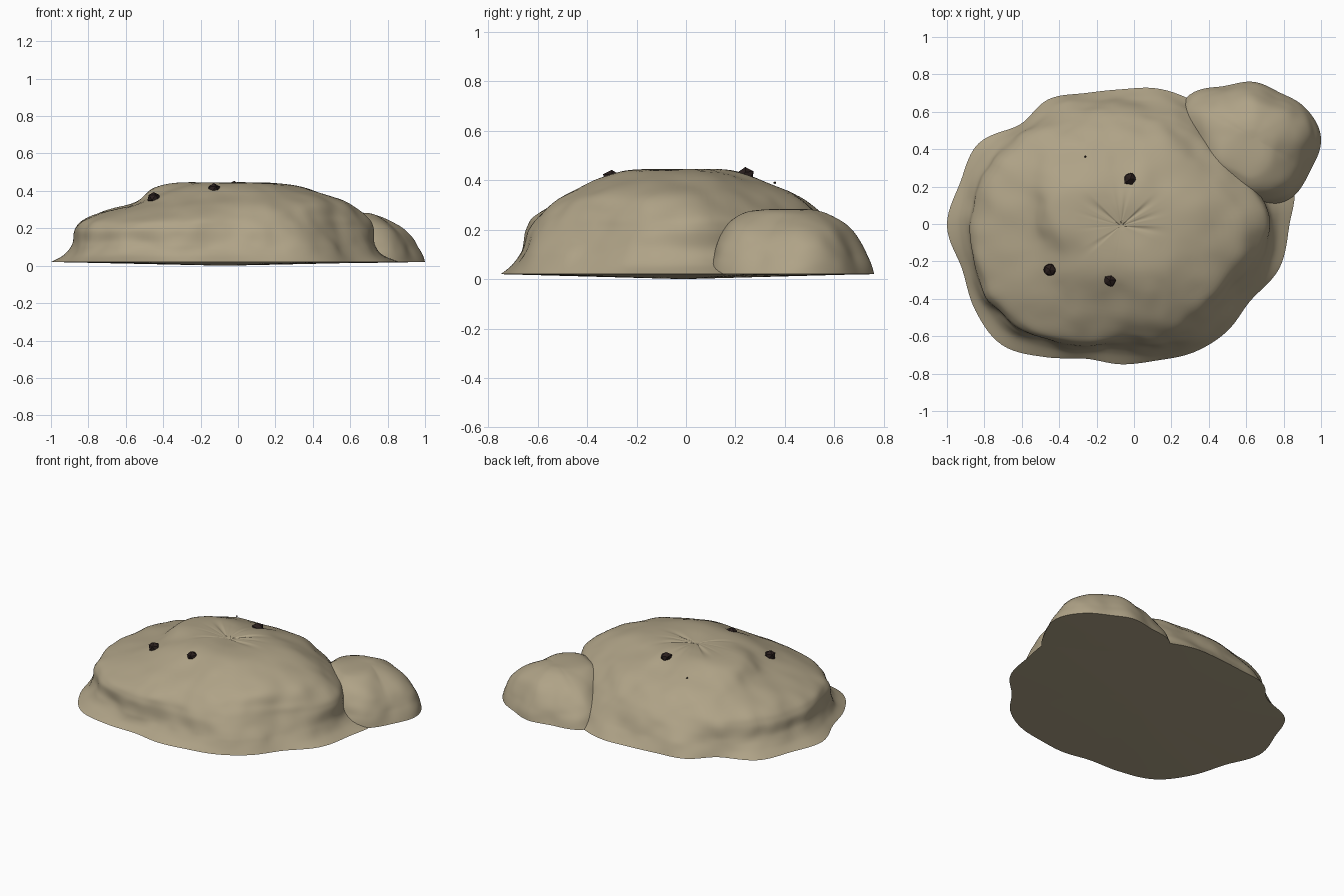
import bpy, bmesh, math
from mathutils import Vector, noise

if "Cube" in bpy.data.objects:
    bpy.data.objects.remove(bpy.data.objects["Cube"], do_unlink=True)


def make_material(name, colour):
    mat = bpy.data.materials.new(name)
    mat.use_nodes = True
    mat.diffuse_color = (*colour, 1)
    bsdf = mat.node_tree.nodes["Principled BSDF"]
    bsdf.inputs["Base Color"].default_value = (*colour, 1)
    bsdf.inputs["Roughness"].default_value = 0.9
    return mat


dough = make_material("dough beige", (0.43, 0.365, 0.242))
chip = make_material("dark chip brown", (0.022, 0.013, 0.012))


def spline(a, b, c, d, t):
    return b + 0.5 * t * (c - a + t * (2*a - 5*b + 4*c - d + t * (3*(b - c) + d - a)))


def around(values, u):
    """Smooth closed interpolation; u runs 0 to 1 around the outline."""
    n = len(values)
    f = u * n
    i = int(f)
    return spline(*(values[(i + k) % n] for k in (-1, 0, 1, 2)), f - i)


def along(points, f):
    """Smooth open interpolation through (radius, height) pairs."""
    last = len(points) - 1
    i = min(int(f), last - 1)
    p = [points[max(0, min(last, i + k))] for k in (-1, 0, 1, 2)]
    return [spline(*(q[j] for q in p), f - i) for j in (0, 1)]


def mix(a, b, t):
    return a + (b - a) * t


def mound(name, centre, section, segments, steps, crease, bottom):
    """Lofts a lumpy dome; section(u) gives the profile from rim to crown."""
    bm = bmesh.new()
    cx, cy = centre
    rings = []
    levels = len(section(0)) - 1
    for s in range(levels * steps):
        ring = []
        for k in range(segments):
            u = k / segments
            a = u * math.tau
            r, z = along(section(u), s / steps)
            x, y = cx + r * math.cos(a), cy + r * math.sin(a)
            lump = noise.noise(Vector((x, y, z)) * 6)
            fine = noise.noise(Vector((x, y, z)) * 12)
            lift = min(1, max(0, (z - 0.02) / 0.08))
            r += lift * min(1, r * 3) * (0.016 * lump + 0.006 * fine)
            # pinched creases fan out from the crown
            fold = max(0, noise.noise(Vector((math.cos(a), math.sin(a), 0)) * 4))
            z += lift * 0.006 * lump - crease * fold * math.exp(-((r - 0.12) / 0.09) ** 2)
            ring.append(bm.verts.new((cx + r * math.cos(a), cy + r * math.sin(a), z)))
        rings.append(ring)
    crown = bm.verts.new((cx, cy, section(0)[-1][1]))
    underside = bm.verts.new((cx, cy, bottom))
    for k in range(segments):
        n = (k + 1) % segments
        for low, high in zip(rings, rings[1:]):
            bm.faces.new((low[k], low[n], high[n], high[k]))
        bm.faces.new((rings[-1][k], rings[-1][n], crown))
        bm.faces.new((rings[0][n], rings[0][k], underside))
    finish(name, bm, dough, True)


def finish(name, bm, mat, smooth):
    mesh = bpy.data.meshes.new(name)
    bm.to_mesh(mesh)
    bm.free()
    mesh.materials.append(mat)
    obj = bpy.data.objects.new(name, mesh)
    bpy.context.collection.objects.link(obj)
    if smooth:
        bpy.ops.object.select_all(action="DESELECT")
        obj.select_set(True)
        bpy.context.view_layer.objects.active = obj
        bpy.ops.object.shade_smooth_by_angle(angle=math.radians(50))


# Main mound: radii of four contours, counter-clockwise from +x
RIM = [.90, .95, .84, .76, .77, .76, .73, .735, .78, .765, .88, .89,
       .93, .88, .90, .90, .81, .735, .74, .745, .78, .80, .80, .877]
SHOULDER = [.79, .68, .64, .62, .66, .75, .80, .80, .71, .62, .68, .69]
SLOPE = [.63, .52, .48, .45, .49, .51, .47, .46, .47, .45, .53, .59]
TOP = [.38, .33, .27, .23, .29, .36, .34, .28, .26, .26, .31, .37]
# How far the skirt steps out below the shoulder instead of bulging
LEDGE = [1, .9, .3, .3, .2, .7, 1, 1, 1, .8, .3, .3]


def main_section(u):
    rim, sh, sl, top, ledge = (around(c, u) for c in (RIM, SHOULDER, SLOPE, TOP, LEDGE))
    foot = mix(mix(sh, rim, .88), mix(sh, rim, .45), ledge)
    wall = mix(mix(sh, rim, .55), mix(sh, rim, .1), ledge)
    brow = mix(sh, sl, mix(.36, .22, ledge))
    return [(rim, .02), (foot, .06), (wall, .12), (sh, .2),
            (brow, .26), (sl, .345), (top, .425), (.5 * top, .444), (0, .43)]


# Side lobe: one rim, with fuller sides where it meets the main mound
LOBE = [.36, .32, .28, .30, .32, .42, .38, .36, .32, .365, .38, .35]


def lobe_section(u):
    rim = around(LOBE, u)
    full = 1 - .62 * max(0, math.cos(u * math.tau - math.radians(240)))
    profile = [(1, .02), (.94, .08), (.81, .15), (.63, .215), (.39, .262), (.18, .28), (0, .282)]
    return [(rim * f ** full, z) for f, z in profile]


mound("main_mound", (-.07, -.01), main_section, 168, 7, .014, 0)
mound("side_lobe", (.64, .46), lobe_section, 96, 7, 0, .014)

# Small dark chips pressed into the top
chips = [(-.02, .24, .42, .037), (-.45, -.245, .364, .037), (-.13, -.3, .408, .037),
         (-.26, .36, .39, .006), (.09, -.28, .418, .006)]
for i, (x, y, z, size) in enumerate(chips):
    bm = bmesh.new()
    bmesh.ops.create_icosphere(bm, subdivisions=1, radius=size)
    for v in bm.verts:
        v.co *= 1 + 0.2 * noise.noise(v.co * 40 + Vector((i, i, i)))
        v.co.z *= 0.9
        v.co += Vector((x, y, z))
    finish(f"chip_{i + 1}", bm, chip, False)
